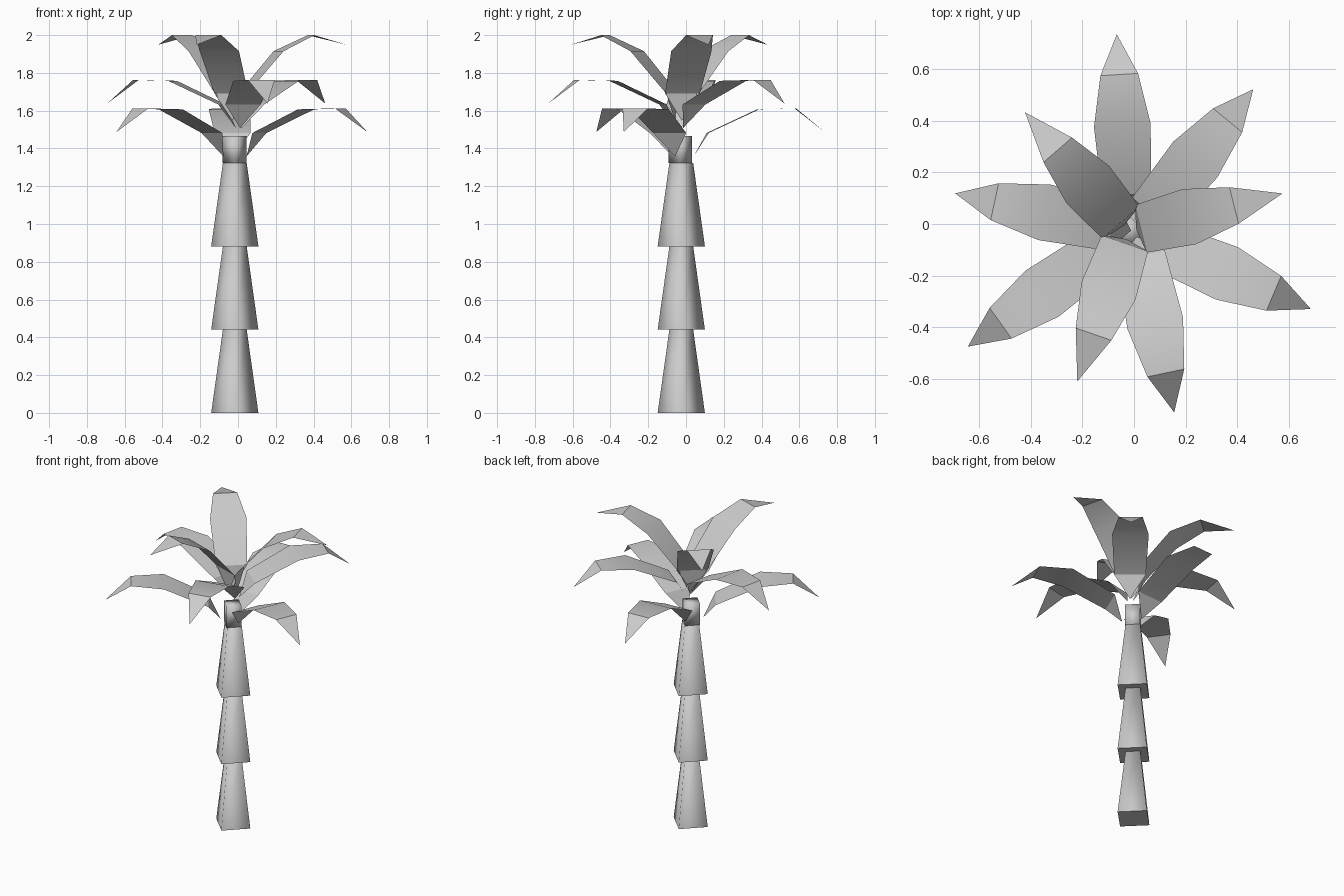
import bpy, bmesh
from math import radians, sin, cos

if "Cube" in bpy.data.objects:
    bpy.data.objects.remove(bpy.data.objects["Cube"])


def finish(bm, name, angle):
    me = bpy.data.meshes.new(name)
    bm.to_mesh(me)
    bm.free()
    ob = bpy.data.objects.new(name, me)
    bpy.context.collection.objects.link(ob)
    bpy.ops.object.select_all(action='DESELECT')
    ob.select_set(True)
    bpy.context.view_layer.objects.active = ob
    bpy.ops.object.shade_smooth_by_angle(angle=radians(angle))
    return ob


# Four-sided trunk piece, corners lying on the axes
def trunk_piece(name, r1, r2, z0, z1, cx=-0.017, cy=-0.025):
    bm = bmesh.new()
    rings = [[bm.verts.new((cx + r * cos(radians(90 * i)), cy + r * sin(radians(90 * i)), z))
              for i in range(4)] for r, z in ((r1, z0), (r2, z1))]
    for i in range(4):
        j = (i + 1) % 4
        bm.faces.new((rings[0][i], rings[0][j], rings[1][j], rings[1][i]))
    bm.faces.new(rings[0][::-1])
    bm.faces.new(rings[1])
    finish(bm, name, 91)


# Leaf outline: distance outward, height, half width (from the leaf base)
LEAF = [(0, 0, 0), (.075, .125, .095), (.343, .25, .11), (.54, .255, .073), (.696, .13, 0)]


def leaf(name, centre, base, pitch, azimuth):
    p, a = radians(pitch), radians(azimuth)
    bm = bmesh.new()
    rows = []
    for d, h, w in LEAF:
        r = base[0] + d * cos(p) - h * sin(p)
        z = base[1] + d * sin(p) + h * cos(p)
        rows.append([bm.verts.new((centre[0] + r * cos(a) - s * w * sin(a),
                                   centre[1] + r * sin(a) + s * w * cos(a), z))
                     for s in ((-1, 1) if w else (0,))])
    for lo, hi in zip(rows, rows[1:]):
        bm.faces.new(lo[:1] + hi + lo[1:][::-1] if len(lo) == 1 else [lo[0]] + hi + [lo[1]])
    bmesh.ops.recalc_face_normals(bm, faces=bm.faces[:])
    bm.normal_update()
    if sum(f.normal.z for f in bm.faces) < 0:
        bmesh.ops.reverse_faces(bm, faces=bm.faces[:])
    finish(bm, name, 30)


# Trunk: three flared segments and a straight crown stub
for i in range(3):
    trunk_piece(f"trunk_segment_{i + 1}", 0.125, 0.063, 0.441 * i, 0.441 * (i + 1))
trunk_piece("crown_stub", 0.063, 0.063, 1.323, 1.465, -0.018, -0.03)

# Leaves: three tiers of three, (centre, base, pitch, azimuths)
tiers = {
    "lower": ((-.02, -.03), (.07, 1.357), 0, (93.5, -23, -144.5)),
    "middle": ((.007, -.03), (.019, 1.508), 0, (50.5, -78, 168)),
    "upper": ((-.02, -.03), (.03, 1.547), 24, (14, -109, 131)),
}
for tier, (centre, base, pitch, azimuths) in tiers.items():
    for k, az in enumerate(azimuths):
        leaf(f"{tier}_leaf_{k + 1}", centre, base, pitch, az)
